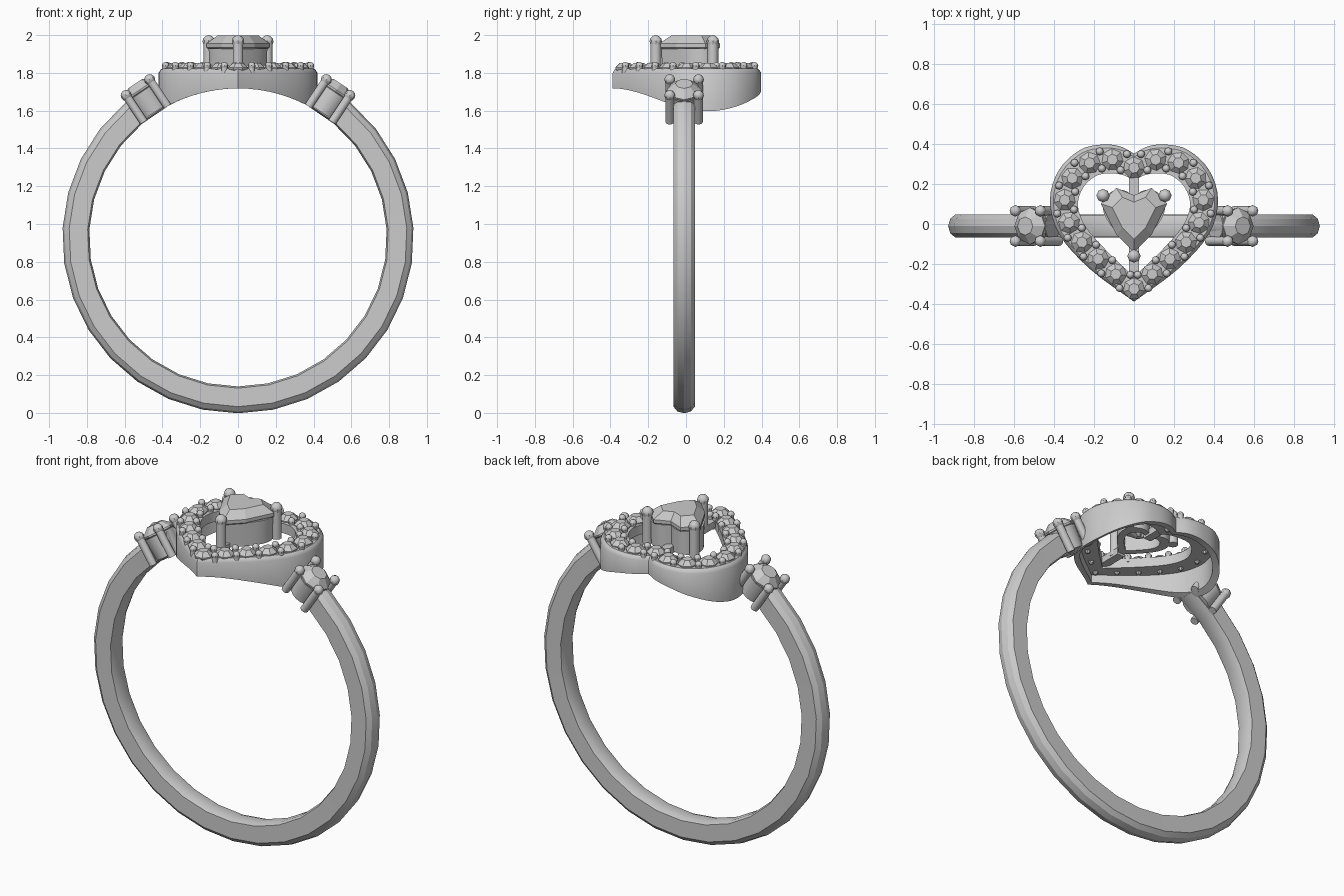
import bpy, bmesh, random
from math import sin, cos, pi, radians, sqrt
from mathutils import Vector, Matrix

if "Cube" in bpy.data.objects:
    bpy.data.objects.remove(bpy.data.objects["Cube"])

random.seed(4)
CZ, R_IN, Y0 = 0.928, 0.79, -0.01   # finger hole centre height, radius, band centre y


def finish(name, bm, smooth=None):
    bmesh.ops.recalc_face_normals(bm, faces=bm.faces[:])
    me = bpy.data.meshes.new(name)
    bm.to_mesh(me)
    bm.free()
    ob = bpy.data.objects.new(name, me)
    bpy.context.collection.objects.link(ob)
    if smooth:
        bpy.ops.object.select_all(action='DESELECT')
        ob.select_set(True)
        bpy.context.view_layer.objects.active = ob
        bpy.ops.object.shade_smooth_by_angle(angle=radians(smooth))
    return ob


def loft(bm, rings, loop, caps=False):
    """Bridge closed rings of points; loop joins last to first."""
    vs = [[bm.verts.new(p) for p in r] for r in rings]
    n = len(vs[0])
    for a, b in zip(vs, vs[1:] + (vs[:1] if loop else [])):
        for i in range(n):
            j = (i + 1) % n
            bm.faces.new((a[i], a[j], b[j], b[i]))
    if caps:
        bm.faces.new(vs[0])
        bm.faces.new(vs[-1])


def heart(half, sub):
    """Closed heart from right-half points (cleft to tip), spline-smoothed."""
    p = [Vector(q) for q in half]
    p = [2 * p[0] - p[1]] + p + [2 * p[-1] - p[-2]]
    out = []
    for a, b, c, d in zip(p, p[1:], p[2:], p[3:]):
        for k in range(sub):
            t = k / sub
            out.append(0.5 * (2*b + (c - a)*t + (2*a - 5*b + 4*c - d)*t*t + (3*b - a - 3*c + d)*t**3))
    out.append(Vector(half[-1]))
    return out + [Vector((-q.x, q.y)) for q in reversed(out[1:-1])]


def gem(bm, m, r, crown, depth, table=0.55, n=8):
    """Faceted stone: table, crown, girdle and pavilion point."""
    def ring(rad, z, off=0):
        return [m @ Vector((rad*cos(2*pi*(i + off)/n), rad*sin(2*pi*(i + off)/n), z)) for i in range(n)]
    loft(bm, [ring(r*table, crown), ring(r, 0.1*crown), ring(r, -0.1*crown), ring(r*0.12, -depth)], False, True)


def prong(bm, m, x, y, z0, z1, r, ball):
    """Round post with a bead on top."""
    bmesh.ops.create_cone(bm, cap_ends=True, segments=10, radius1=r, radius2=r, depth=z1 - z0,
                          matrix=m @ Matrix.Translation((x, y, (z0 + z1)/2)))
    bmesh.ops.create_uvsphere(bm, u_segments=8, v_segments=6, radius=ball,
                              matrix=m @ Matrix.Translation((x, y, z1)))


# Band: D-shaped section swept round, open beneath the heart
prof = [(0.788, -.03), (0.797, -.056), (0.895, -.057), (0.92, -.036), (0.93, 0),
        (0.92, .036), (0.895, .057), (0.797, .056), (0.788, .03)]
a0, seg = radians(28.5), 26
rings = []
for k in range(seg + 1):
    a = a0 + (2*pi - 2*a0)*k/seg
    rings.append([Vector((r*sin(a), Y0 + y, CZ + r*cos(a))) for r, y in prof])
bm = bmesh.new()
loft(bm, rings, False, True)
finish("band", bm, 28)

# Heart outlines (right halves)
outer = heart([(0, .352), (.07, .388), (.16, .397), (.27, .37), (.375, .27), (.42, .12),
               (.375, -.05), (.22, -.225), (0, -.388)], 4)
inner = heart([(0, .215), (.05, .243), (.12, .253), (.19, .24), (.255, .18), (.28, .09),
               (.24, -.015), (.14, -.13), (0, -.265)], 4)
seat_h = [(0, .14), (.04, .168), (.085, .175), (.13, .155), (.16, .10), (.145, .03), (.085, -.05), (0, -.135)]

# Halo: top plate with a thin skirt that follows the finger hole
rings = []
for o, i in zip(outer, inner):
    def at(t, z=None):
        q = o.lerp(i, t)
        return Vector((q.x, q.y, CZ + sqrt(R_IN**2 - q.x**2) if z is None else z))
    rings.append([at(0), at(0, 1.80), at(.06, 1.815), at(.12, 1.822), at(1, 1.822), at(1, 1.765),
                  at(.25, 1.765), at(.25)])
bm = bmesh.new()
loft(bm, rings, True)
finish("halo", bm, 35)

# Halo stones and beads, spaced evenly along the middle of the plate
N = 18
mid = [o.lerp(i, .52) for o, i in zip(outer, inner)]
cut = [0]
for a, b in zip(mid, mid[1:] + mid[:1]):
    cut.append(cut[-1] + (b - a).length)


def along(s):
    s = s % cut[-1]
    k = max(i for i in range(len(mid)) if cut[i] <= s)
    a, b = mid[k], mid[(k + 1) % len(mid)]
    t = (s - cut[k])/(cut[k + 1] - cut[k])
    d = (b - a).normalized()
    return a.lerp(b, t), Vector((d.y, -d.x))


stones, beads = bmesh.new(), bmesh.new()
for k in range(N):
    p, _ = along(cut[-1]*k/N)
    m = Matrix.Translation((p.x, p.y, 1.825)) @ Matrix.Rotation(random.uniform(0, pi), 4, 'Z')
    gem(stones, m, .055, .028, .075, .5, 7)
    p, nrm = along(cut[-1]*(k + .5)/N)
    for s in (-.043, .043):
        q = p + nrm*s
        prong(beads, Matrix(), q.x, q.y, 1.80, 1.838, .017, .02)
finish("halo_stones", stones)
finish("halo_beads", beads, 40)

# Centre seat: heart-shaped tube
sh = heart(seat_h, 3)
c = Vector((0, .045))


def hr(pts, s, z):
    return [Vector((*(c + (q - c)*s), z)) for q in pts]


bm = bmesh.new()
loft(bm, [hr(sh, .95, 1.79), hr(sh, .97, 1.93), hr(sh, .7, 1.93), hr(sh, .65, 1.79)], True)
finish("centre_seat", bm, 35)

# Centre heart stone, coarse facets
gh = heart([seat_h[i] for i in (0, 2, 4, 6, 7)], 1)
bm = bmesh.new()
loft(bm, [hr(gh, .68, 1.998), hr(gh, 1.04, 1.955), hr(gh, 1.04, 1.935), hr(gh, .12, 1.82)], False, True)
finish("centre_stone", bm)

# Centre prongs and the two bridges to the halo
bm = bmesh.new()
for x, y in ((-.155, .142), (.155, .142), (0, -.16)):
    prong(bm, Matrix(), x, y, 1.79, 1.967, .029, .033)
finish("centre_prongs", bm, 40)
bm = bmesh.new()
for ya, yb in ((.11, .24), (-.29, -.11)):
    bmesh.ops.create_cube(bm, size=1, matrix=Matrix.Translation((0, (ya + yb)/2, 1.797)) @
                          Matrix.Diagonal((.05, yb - ya, .04, 1)))
finish("bridges", bm)

# Side settings: cup, stone and four prongs, tilted out along the band
for side, word in ((-1, "left"), (1, "right")):
    m = Matrix.Translation((0, Y0, CZ)) @ Matrix.Rotation(side*radians(33.7), 4, 'Y')
    bm = bmesh.new()

    def ring(r, z):
        return [m @ Vector((r*cos(pi*i/8), r*sin(pi*i/8), z)) for i in range(16)]
    loft(bm, [ring(.078, .797), ring(.088, .925), ring(.06, .925), ring(.045, .797)], True)
    finish(word + "_side_cup", bm, 35)
    bm = bmesh.new()
    gem(bm, m @ Matrix.Translation((0, 0, .935)), .092, .045, .09, .5, 8)
    finish(word + "_side_stone", bm)
    bm = bmesh.new()
    for x in (-.075, .075):
        for y in (-.076, .076):
            prong(bm, m, x, y, .785, .955, .023, .029)
    finish(word + "_side_prongs", bm, 40)
